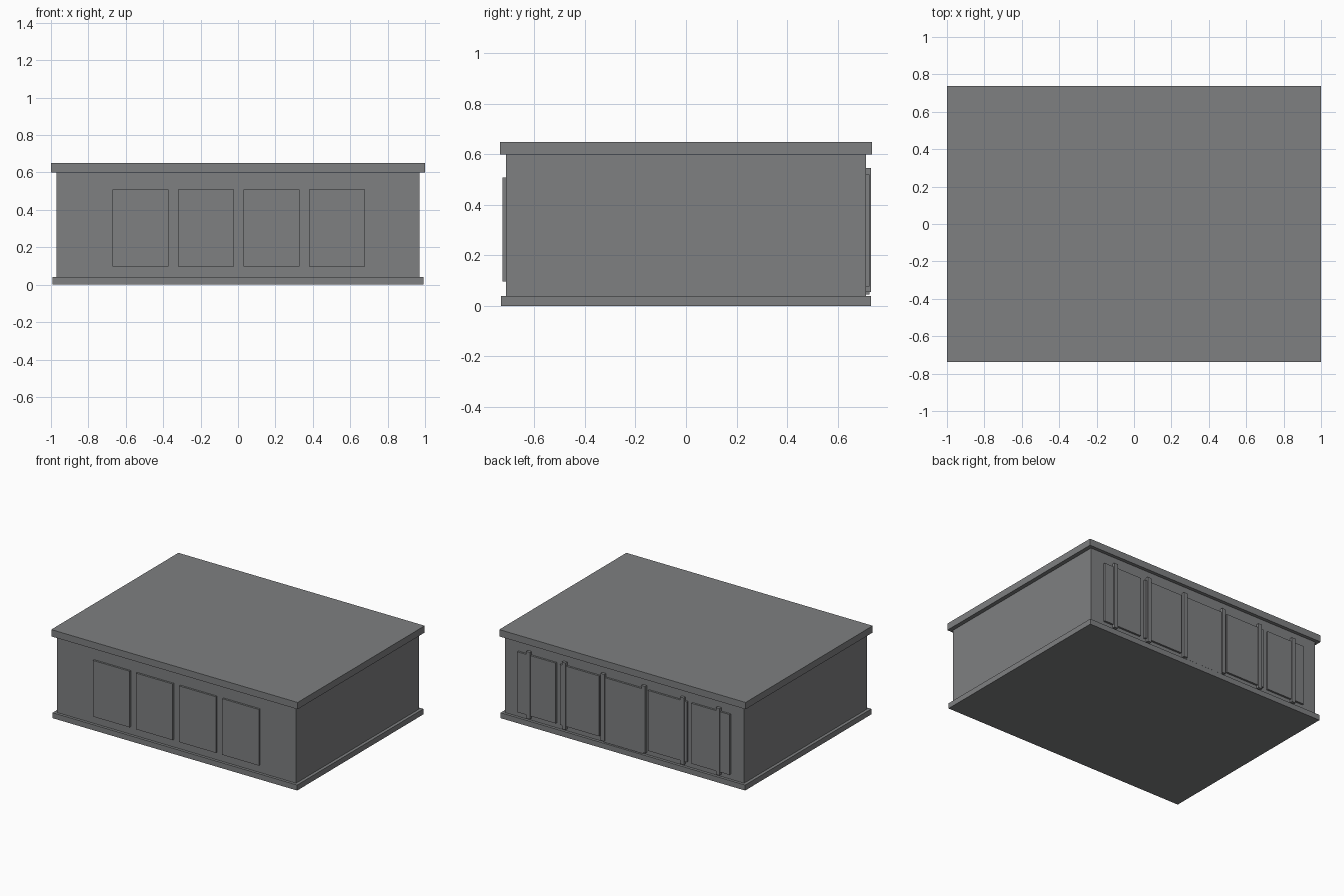
import bpy
import bmesh

default = bpy.data.objects.get("Cube")
if default:
    bpy.data.objects.remove(default, do_unlink=True)

GREY = (0.21, 0.214, 0.22, 1.0)
mat = bpy.data.materials.new("stone_grey")
mat.use_nodes = True
mat.diffuse_color = GREY
mat.node_tree.nodes["Principled BSDF"].inputs["Base Color"].default_value = GREY


def box(name, x, y, z):
    """Flat-shaded box from (low, high) ranges on each axis."""
    bm = bmesh.new()
    bmesh.ops.create_cube(bm, size=1)
    for v in bm.verts:
        v.co = [r[0] if c < 0 else r[1] for c, r in zip(v.co, (x, y, z))]
    mesh = bpy.data.meshes.new(name)
    bm.to_mesh(mesh)
    bm.free()
    mesh.materials.append(mat)
    obj = bpy.data.objects.new(name, mesh)
    bpy.context.collection.objects.link(obj)
    return obj


def slab(name, half_x, half_y, z):
    return box(name, (-half_x, half_x), (-half_y, half_y), z)


BODY_X, BODY_Y = 0.97, 0.712
INSET = BODY_Y - 0.01  # hidden depth of the attached panels

# Main volume with plinth and roof slab
slab("plinth", 0.993, 0.732, (0, 0.04))
slab("body", BODY_X, BODY_Y, (0.04, 0.60))
slab("roof_slab", 1.0, 0.737, (0.60, 0.65))

# Row of four front panels
for i in range(4):
    left = -0.67 + i * 0.35
    box(f"front_panel_{i + 1}", (left, left + 0.298), (-0.726, -INSET), (0.096, 0.508))

# Back door
box("back_door", (-0.16, 0.16), (INSET, 0.726), (0.045, 0.52))

# Back panels and posts, mirrored about the door
for side, tag in ((1, "left"), (-1, "right")):
    for i, (a, b) in enumerate(((0.198, 0.515), (0.55, 0.862))):
        box(f"back_panel_{tag}_{i + 1}", sorted((side * a, side * b)),
            (INSET, 0.726), (0.077, 0.52))
    for i, c in enumerate((0.165, 0.48, 0.77)):
        box(f"back_post_{tag}_{i + 1}", (side * c - 0.015, side * c + 0.015),
            (INSET, 0.733), (0.055, 0.546))
